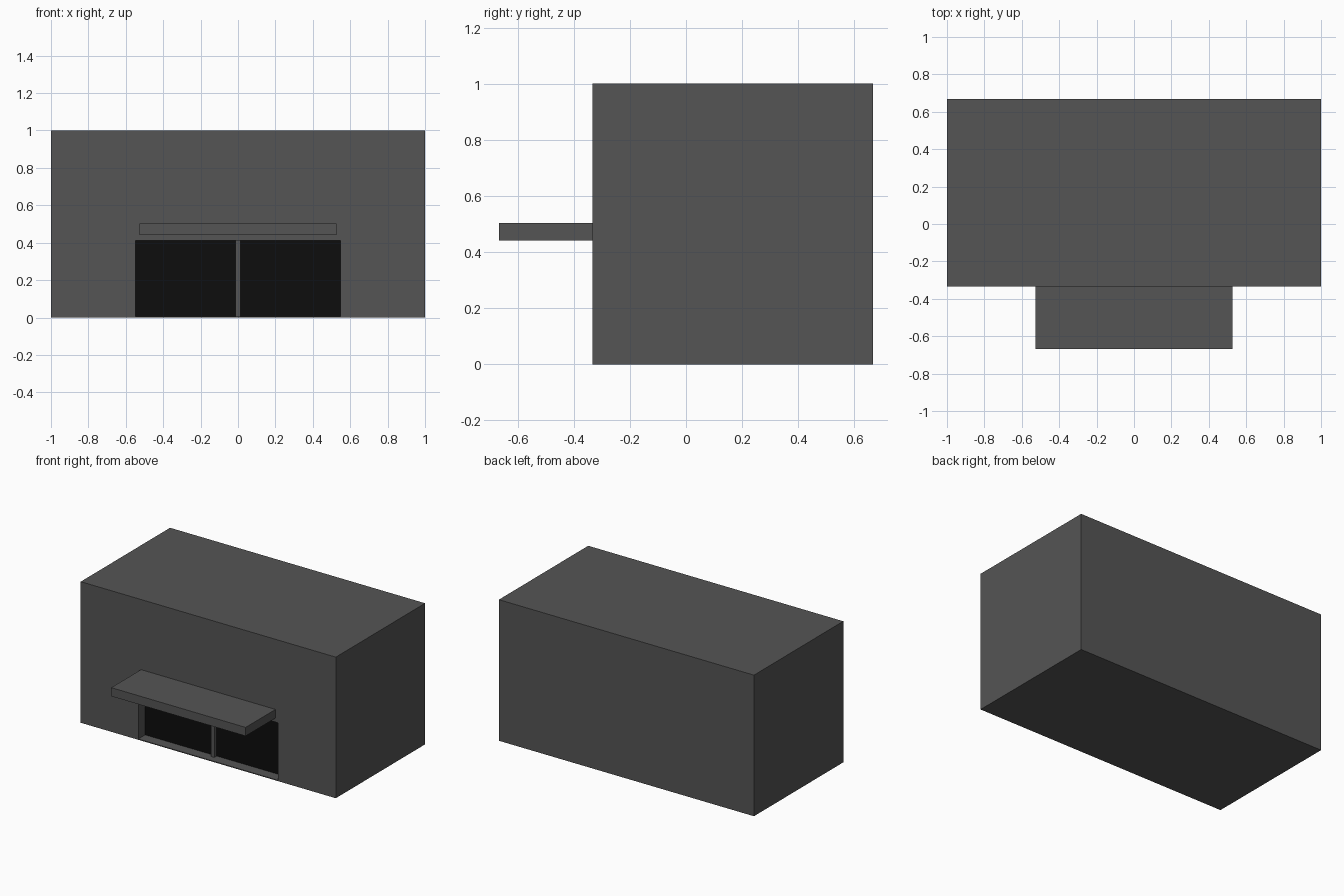
import bpy

if "Cube" in bpy.data.objects:
    bpy.data.objects.remove(bpy.data.objects["Cube"])


def material(name, value):
    m = bpy.data.materials.new(name)
    m.diffuse_color = (value, value, value, 1)
    m.use_nodes = True
    m.node_tree.nodes["Principled BSDF"].inputs["Base Color"].default_value = m.diffuse_color
    return m


wall_grey = material("wall_grey", 0.09)
glass_black = material("glass_black", 0.004)


def box(name, x, y, z, mat):
    """Axis-aligned box from (min, max) ranges."""
    bpy.ops.mesh.primitive_cube_add(
        size=1, location=[(r[0] + r[1]) / 2 for r in (x, y, z)])
    ob = bpy.context.object
    ob.name = name
    ob.scale = [r[1] - r[0] for r in (x, y, z)]
    bpy.ops.object.transform_apply(location=True, rotation=False, scale=True)
    ob.data.materials.append(mat)
    return ob


FRONT = -0.333           # front wall plane
BACK = FRONT + 0.08      # rear of the entrance recess
HALF = 0.548             # half width of the entrance
SILL, HEAD = 0.006, 0.413

# Building block with a shallow entrance recess cut into the front
building = box("building", (-1, 1), (FRONT, 0.667), (0, 1), wall_grey)
cutter = box("entrance_cutter", (-HALF, HALF), (FRONT - 0.1, BACK),
             (SILL, HEAD), wall_grey)
cut = building.modifiers.new("entrance", 'BOOLEAN')
cut.operation = 'DIFFERENCE'
cut.solver = 'EXACT'
cut.object = cutter
bpy.context.view_layer.objects.active = building
bpy.ops.object.modifier_apply(modifier=cut.name)
bpy.data.objects.remove(cutter)

# Dark glass panes either side of the centre post
for side, name in ((-1, "left_glass"), (1, "right_glass")):
    xs = sorted((side * 0.013, side * HALF))
    box(name, xs, (BACK - 0.004, BACK), (SILL, HEAD), glass_black)

# Centre post, set back from the wall face
box("centre_post", (-0.013, 0.013), (FRONT + 0.05, BACK), (SILL, HEAD), wall_grey)

# Canopy slab over the entrance
box("canopy", (-0.527, 0.527), (-0.667, FRONT), (0.442, 0.503), wall_grey)
